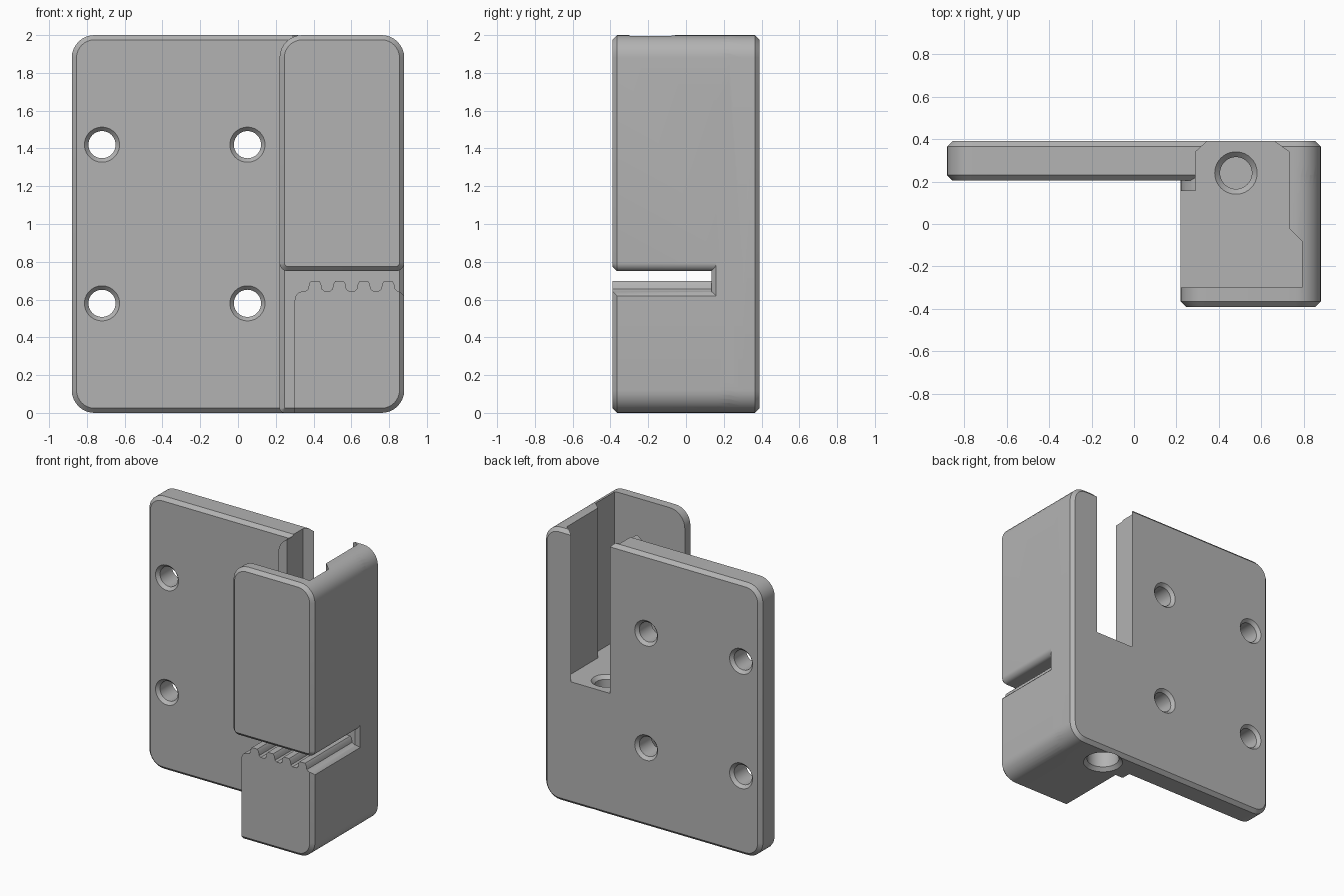
import bpy, bmesh, math

cube = bpy.data.objects.get("Cube")
if cube:
    bpy.data.objects.remove(cube, do_unlink=True)

grey = bpy.data.materials.new("plain grey")
grey.use_nodes = True
COLOUR = (0.45, 0.45, 0.45, 1)
grey.diffuse_color = COLOUR
grey.node_tree.nodes["Principled BSDF"].inputs["Base Color"].default_value = COLOUR


def loft(name, rings):
    """Solid through equal-length rings of points, capped at both ends."""
    bm = bmesh.new()
    loops = [[bm.verts.new(p) for p in ring] for ring in rings]
    n = len(loops[0])
    for a, b in zip(loops, loops[1:]):
        for i in range(n):
            j = (i + 1) % n
            bm.faces.new((a[i], a[j], b[j], b[i]))
    bm.faces.new(loops[0])
    bm.faces.new(loops[-1])
    bmesh.ops.recalc_face_normals(bm, faces=bm.faces)
    mesh = bpy.data.meshes.new(name)
    bm.to_mesh(mesh)
    bm.free()
    mesh.materials.append(grey)
    obj = bpy.data.objects.new(name, mesh)
    bpy.context.collection.objects.link(obj)
    return obj


def rounded_box(name, x0, x1, z0, z1, y0, y1, radii, front=0.025, back=0.0):
    """Box with corners rounded in the xz plane and chamfered front and back.
    Radii run top right, top left, bottom left, bottom right."""
    corners = [(x1, z1, -1, -1), (x0, z1, 1, -1), (x0, z0, 1, 1), (x1, z0, -1, 1)]

    def ring(y, inset):
        pts = []
        for k, (x, z, sx, sz) in enumerate(corners):
            r = radii[k]
            for s in range(9):
                a = math.pi / 2 * (k + s / 8)
                pts.append((x + sx * r + (r - inset) * math.cos(a), y,
                            z + sz * r + (r - inset) * math.sin(a)))
        return pts

    rings = [ring(y0, front), ring(y0 + front, 0)] if front else [ring(y0, 0)]
    rings += [ring(y1 - back, 0), ring(y1, back)] if back else [ring(y1, 0)]
    return loft(name, rings)


def bore(name, centre, axis, profile, sides=40):
    """Round cutter turned from (distance, radius) pairs along y or z."""
    cx, cy, cz = centre
    rings = []
    for t, r in profile:
        ring = []
        for i in range(sides):
            a = 2 * math.pi * i / sides
            u, v = r * math.cos(a), r * math.sin(a)
            ring.append((cx + u, cy + t, cz + v) if axis == "y" else (cx + u, cy + v, cz + t))
        rings.append(ring)
    return loft(name, rings)


def combine(target, tool, operation):
    mod = target.modifiers.new(operation.lower(), "BOOLEAN")
    mod.operation = operation
    mod.solver = "EXACT"
    mod.object = tool
    bpy.context.view_layer.update()
    result = bpy.data.meshes.new_from_object(
        target.evaluated_get(bpy.context.evaluated_depsgraph_get()))
    target.modifiers.clear()
    target.data = result
    bpy.data.objects.remove(tool, do_unlink=True)


R = 0.12

# Mounting plate
body = rounded_box("latch_bracket", -0.88, 0.88, 0, 2, 0.205, 0.39, [R] * 4, back=0.025)

# Spine in front of the plate, with the end wall of the slot
spine = rounded_box("spine", 0.22, 0.88, 0, 2, 0.135, 0.3, [R, R, 0.026, R])

# Upper housing
housing = rounded_box("upper_housing", 0.22, 0.88, 0.75, 2, -0.39, 0.3, [R, R, 0.045, 0.045])

# Lower jaw with a row of rounded teeth
jaw_profile = [(0.30, -0.1), (0.30, 0.595), (0.306, 0.62), (0.32, 0.637), (0.345, 0.645)]
half_tooth = [(-0.05, 0.645), (-0.037, 0.655), (-0.031, 0.685), (-0.022, 0.698)]
for i in range(4):
    cx = 0.408 + 0.129 * i
    jaw_profile += [(cx + dx, z) for dx, z in half_tooth]
    jaw_profile += [(cx - dx, z) for dx, z in reversed(half_tooth)]
jaw_profile += [(0.86, 0.64), (0.88, 0.62), (1.0, 0.5), (1.0, -0.1)]
teeth = loft("teeth", [[(x, y, z) for x, z in jaw_profile] for y in (-0.5, 0.4)])
jaw = rounded_box("lower_jaw", -0.5, 0.88, 0, 1.5, -0.39, 0.3, [R] * 4)
combine(jaw, teeth, "INTERSECT")

for part in (spine, housing, jaw):
    combine(body, part, "UNION")

# Pocket open to the top, the left side and the back
pocket = [(0.345, 0.5), (0.345, 0.39), (0.29, 0.34), (0.29, 0.155), (0.1, 0.155),
          (0.1, -0.30), (0.79, -0.30), (0.79, -0.08), (0.73, -0.02), (0.73, 0.34),
          (0.66, 0.39), (0.66, 0.5)]
combine(body, loft("pocket_cutter", [[(x, y, z) for x, y in pocket] for z in (0.9, 2.2)]),
        "DIFFERENCE")

# Screw holes, chamfered on both sides
screw = [(-0.12, 0.118), (-0.0925, 0.093), (-0.07, 0.072),
         (0.07, 0.072), (0.0925, 0.093), (0.12, 0.118)]
for x in (-0.72, 0.05):
    for z in (0.58, 1.42):
        combine(body, bore("screw_cutter", (x, 0.2975, z), "y", screw), "DIFFERENCE")

# Pin holes in the pocket floor and the underside
combine(body, bore("pin_cutter", (0.48, 0.24, 0.9), "z",
                   [(-0.35, 0.075), (-0.025, 0.075), (0, 0.1), (0.02, 0.12)]), "DIFFERENCE")
combine(body, bore("base_cutter", (0.48, 0.24, 0), "z",
                   [(-0.02, 0.155), (0, 0.135), (0.025, 0.11), (0.35, 0.11)]), "DIFFERENCE")

bpy.ops.object.select_all(action="DESELECT")
body.select_set(True)
bpy.context.view_layer.objects.active = body
bpy.ops.object.shade_smooth_by_angle(angle=math.radians(30))
